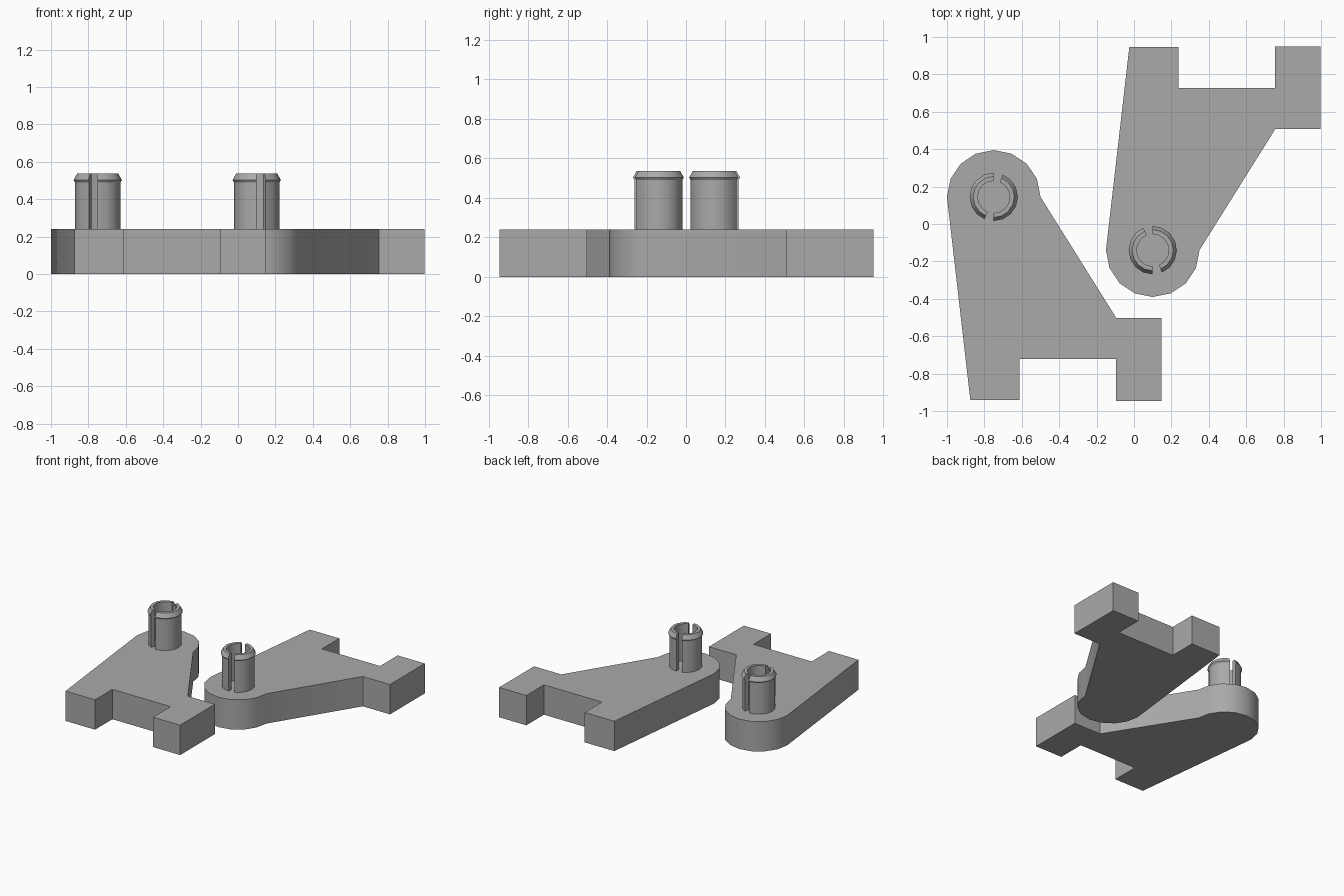
import bpy, bmesh
from math import cos, sin, radians, pi

old = bpy.data.objects.get("Cube")
if old:
    bpy.data.objects.remove(old)

grey = bpy.data.materials.new("plain grey")
grey.use_nodes = True
COLOUR = (0.4, 0.4, 0.4, 1)
grey.diffuse_color = COLOUR
grey.node_tree.nodes["Principled BSDF"].inputs["Base Color"].default_value = COLOUR

PLATE_TOP = 0.24
STEP = 22.5  # degrees per side of the round parts


def finish(bm, name, location):
    """Turn a bmesh into a grey object with crisp edges."""
    bmesh.ops.recalc_face_normals(bm, faces=bm.faces)
    mesh = bpy.data.meshes.new(name)
    bm.to_mesh(mesh)
    bm.free()
    obj = bpy.data.objects.new(name, mesh)
    obj.location = location
    mesh.materials.append(grey)
    bpy.context.collection.objects.link(obj)
    bpy.ops.object.select_all(action='DESELECT')
    bpy.context.view_layer.objects.active = obj
    obj.select_set(True)
    bpy.ops.object.shade_smooth_by_angle(angle=radians(30))


def bracket_plate(name, location, flip):
    """Two-footed outline with a rounded end about the peg, extruded up."""
    outline = [(-0.125, -1.087), (0.138, -1.087), (0.138, -0.867), (0.655, -0.867),
               (0.655, -1.09), (0.897, -1.09), (0.897, -0.647), (0.655, -0.647)]
    outline += [(0.25 * cos(radians(i * STEP)), 0.25 * sin(radians(i * STEP)))
                for i in range(9)]
    bm = bmesh.new()
    base = bm.faces.new([bm.verts.new((x, y * flip, 0)) for x, y in outline])
    top = bmesh.ops.extrude_face_region(bm, geom=[base])["geom"]
    bmesh.ops.translate(bm, vec=(0, 0, PLATE_TOP),
                        verts=[v for v in top if isinstance(v, bmesh.types.BMVert)])
    finish(bm, name, location)


def split_peg(name, location, flip):
    """Hollow lipped peg: two shells swept from one section, leaving two slits."""
    section = [(0.086, PLATE_TOP), (0.121, PLATE_TOP), (0.121, 0.49),
               (0.129, 0.502), (0.11, 0.537), (0.086, 0.537)]
    bm = bmesh.new()
    for start in (90, 270):
        rings = []
        for i in range(8):
            a = radians(start + i * STEP)
            rings.append([bm.verts.new((r * cos(a), r * sin(a) * flip, z))
                          for r, z in section])
        for a, b in zip(rings, rings[1:]):
            for k in range(len(section)):
                j = (k + 1) % len(section)
                bm.faces.new((a[k], a[j], b[j], b[k]))
        bm.faces.new(rings[0])
        bm.faces.new(rings[-1])
    finish(bm, name, location)


# The second bracket is the first one mirrored front to back
for side, x, y, flip in (("right", -0.75, 0.145, 1), ("left", 0.1, -0.14, -1)):
    bracket_plate(side + "_bracket_plate", (x, y, 0), flip)
    split_peg(side + "_split_peg", (x, y, 0), flip)
